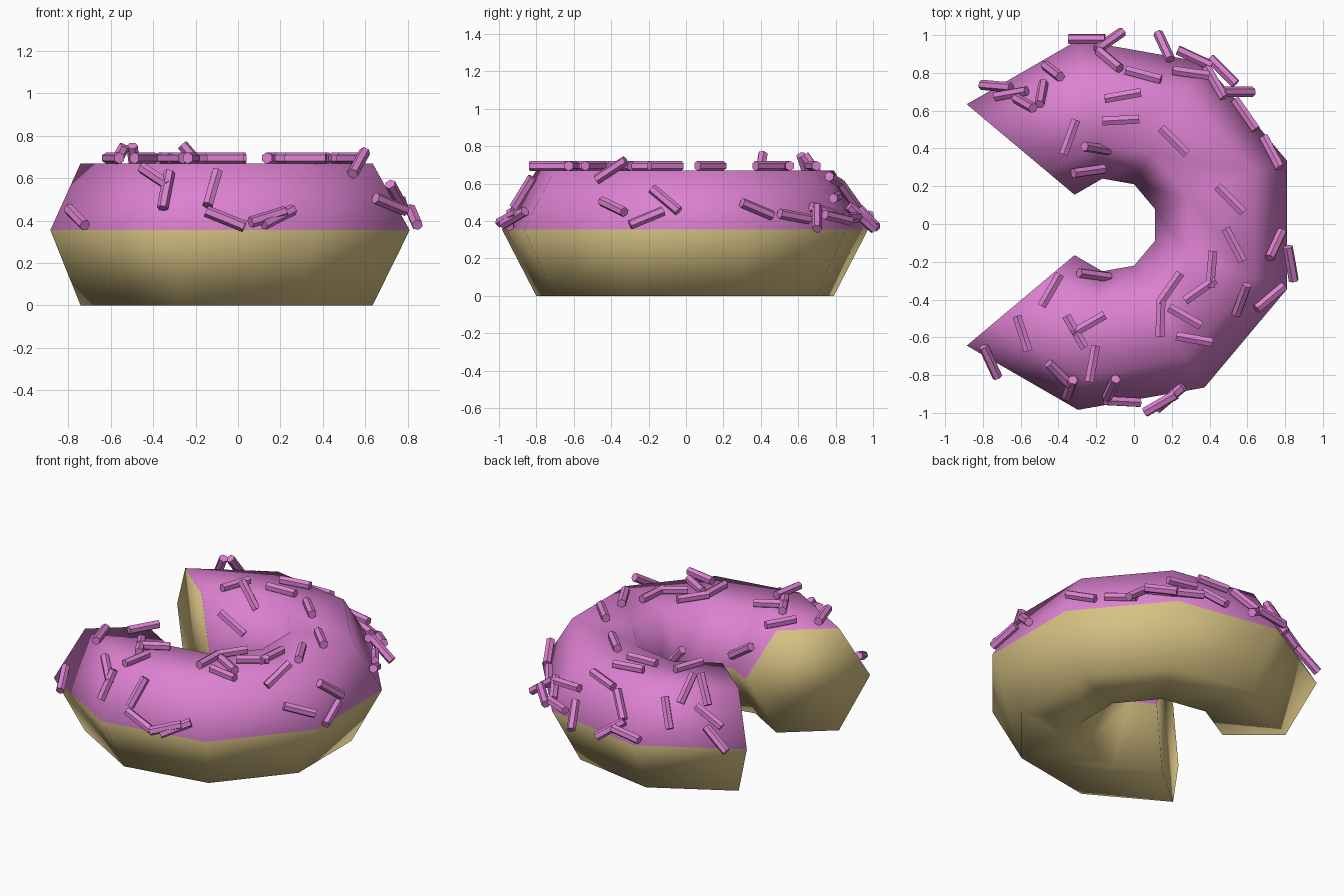
import bpy, bmesh
from math import sin, cos, radians
from mathutils import Vector, Matrix
from mathutils.bvhtree import BVHTree

if "Cube" in bpy.data.objects:
    bpy.data.objects.remove(bpy.data.objects["Cube"])


def material(name, color):
    m = bpy.data.materials.new(name)
    m.diffuse_color = (*color, 1)
    m.use_nodes = True
    m.node_tree.nodes["Principled BSDF"].inputs["Base Color"].default_value = m.diffuse_color
    return m


dough = material("dough", (0.68, 0.54, 0.23))
icing = material("icing", (0.72, 0.22, 0.64))


def add_object(name, bm, mats):
    mesh = bpy.data.meshes.new(name)
    bm.to_mesh(mesh)
    ob = bpy.data.objects.new(name, mesh)
    bpy.context.collection.objects.link(ob)
    for m in mats:
        mesh.materials.append(m)
    return ob


# Donut: hexagonal section swept round seven of nine segments, open at -x
CX, CY = -0.124, -0.005
section = [(0.994, 0.355), (0.808, 0.67), (0.435, 0.67),
           (0.249, 0.355), (0.435, 0.0), (0.808, 0.0)]
bm = bmesh.new()
rings = []
for k in range(8):
    a = radians(-140 + 40 * k)
    rings.append([bm.verts.new((CX + r * cos(a), CY + r * sin(a), z)) for r, z in section])
for a, b in zip(rings, rings[1:]):
    for i in range(6):
        j = (i + 1) % 6
        f = bm.faces.new((a[i], b[i], b[j], a[j]))
        f.material_index = 1 if i < 3 else 0
# Flat bitten ends
bm.faces.new(rings[0])
bm.faces.new(rings[-1])
bmesh.ops.recalc_face_normals(bm, faces=bm.faces[:])
for f in bm.faces:
    f.smooth = True
surface = BVHTree.FromBMesh(bm)
add_object("donut", bm, [dough, icing])
bm.free()

# Sprinkles: x, y and heading in degrees as seen from above
spots = [
    (-.25, .98, 0), (-.13, .87, -40), (-.43, .81, -38), (-.13, .97, 35), (-.49, .69, 80),
    (-.65, .69, 10), (-.58, .64, -30), (-.73, .73, -5), (.05, .79, -15), (.16, .94, -65),
    (.30, .80, -8), (.32, .88, -25), (.47, .81, -45), (.43, .75, -60), (.55, .70, 0),
    (.59, .58, -55), (.73, .38, -62), (-.06, .68, 10), (-.07, .55, 3), (-.34, .46, 70),
    (-.20, .40, -10), (-.24, .28, 8), (.21, .44, -45), (.51, .13, -45), (.53, -.11, -62),
    (.75, -.11, 65), (.83, -.21, -80), (.72, -.39, 40), (.57, -.40, 70), (.41, -.24, 85),
    (.35, -.35, 35), (.19, -.34, 55), (.14, -.50, 88), (.27, -.49, -30), (.32, -.61, -10),
    (-.44, -.35, 60), (-.59, -.58, -72), (-.24, -.53, 30), (-.31, -.57, -60), (-.22, -.74, 80),
    (-.39, -.80, -45), (-.34, -.87, 70), (-.12, -.87, 65), (-.06, -.94, -3), (.14, -.95, 30),
    (.19, -.92, 40), (-.76, -.73, -65), (-.21, -.27, -8)]
bm = bmesh.new()
for x, y, deg in spots:
    hit, n, _, _ = surface.ray_cast(Vector((x, y, 2)), Vector((0, 0, -1)))
    if hit is None or n.z < 0.2:
        hit, n = Vector((x, y, 0.38)), Vector((x - CX, y - CY, 0.9)).normalized()
    # lay the stick along the slope, just above the icing
    c, s = cos(radians(deg)), sin(radians(deg))
    d = Vector((c, s, -(n.x * c + n.y * s) / n.z)).normalized()
    side = n.cross(d).normalized()
    rot = Matrix((side, d.cross(side), d)).transposed().to_4x4()
    pos = Vector((x, y, hit.z + 0.025 / max(n.z, 0.5)))
    bmesh.ops.create_cone(bm, cap_ends=True, segments=6, radius1=0.027, radius2=0.027,
                          depth=0.195, matrix=Matrix.Translation(pos) @ rot)
add_object("sprinkles", bm, [icing])
bm.free()
